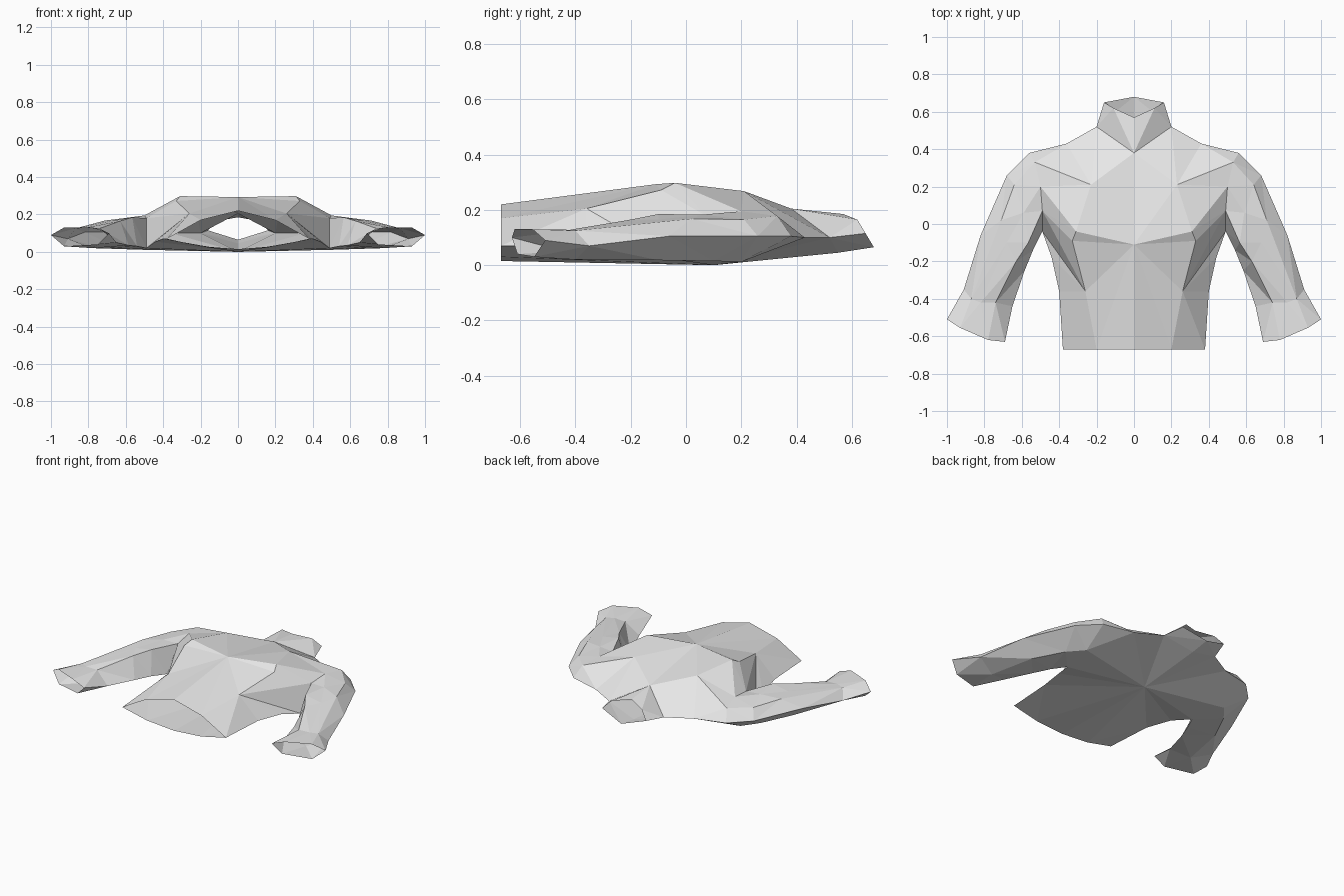
import bpy
import bmesh

cube = bpy.data.objects.get("Cube")
if cube:
    bpy.data.objects.remove(cube, do_unlink=True)

cloth = bpy.data.materials.new("light grey cloth")
cloth.use_nodes = True
cloth.diffuse_color = (0.8, 0.8, 0.8, 1)
cloth.node_tree.nodes["Principled BSDF"].inputs["Base Color"].default_value = cloth.diffuse_color


def build(name, faces):
    """Make a flat shaded open shell, mirrored across x."""
    mesh = bpy.data.meshes.new(name)
    bm = bmesh.new()
    made = {}
    for face in faces:
        for point in face:
            if point not in made:
                made[point] = bm.verts.new(point)
        bm.faces.new([made[point] for point in face])
    bmesh.ops.recalc_face_normals(bm, faces=bm.faces[:])
    # Point the upper surface outwards
    top = max(bm.faces, key=lambda f: f.calc_center_median().z)
    if top.normal.z < 0:
        bmesh.ops.reverse_faces(bm, faces=bm.faces[:])
    bmesh.ops.triangulate(bm, faces=bm.faces[:], quad_method='SHORT_EDGE')
    bm.to_mesh(mesh)
    bm.free()
    mesh.materials.append(cloth)
    obj = bpy.data.objects.new(name, mesh)
    bpy.context.collection.objects.link(obj)
    mirror = obj.modifiers.new("mirror", 'MIRROR')
    mirror.merge_threshold = 0.001


def tube(rings):
    """Skin neighbouring rings into an open tube."""
    faces = []
    for a, b in zip(rings, rings[1:]):
        n = len(a)
        faces += [[a[i], a[(i + 1) % n], b[(i + 1) % n], b[i]] for i in range(n)]
    return faces


def fans(points, hubs):
    """Join each hub point to its rim points with triangles."""
    faces = []
    for hub, rim in hubs.items():
        rim = rim.split()
        faces += [[points[hub], points[a], points[b]] for a, b in zip(rim, rim[1:])]
    return faces


# Sleeve rings: outer seam, top, top, inner edge, underside, underside
armhole = [(.56, .38, .105), (.53, .33, .178), (.5, .2, .195),
           (.49, .07, .18), (.49, -.04, .02), (.54, .2, .012)]
upper = [(.68, .26, .105), (.64, .21, .165), (.59, .06, .183),
         (.565, -.1, .185), (.54, -.14, .03), (.62, .1, .015)]
middle = [(.82, -.06, .105), (.71, .02, .168), (.68, -.1, .165),
          (.63, -.2, .165), (.585, -.25, .035), (.72, -.1, .018)]
forearm = [(.91, -.35, .07), (.87, -.4, .125), (.82, -.42, .128),
           (.74, -.42, .125), (.65, -.44, .05), (.78, -.4, .02)]
cuff = [(1, -.51, .09), (.93, -.555, .13), (.78, -.62, .13),
        (.69, -.63, .1), (.75, -.61, .04), (.93, -.55, .03)]
build("sleeves", tube([armhole, upper, middle, forearm, cuff]))

# Torso and collar landmarks on the left half
points = {
    "hem_mid": (0, -.67, .22), "hem": (.2, -.67, .17), "hem_side": (.38, -.67, .07),
    "hem_back": (.2, -.67, .03), "hem_back_mid": (0, -.67, .015),
    "waist": (.26, -.36, .205), "waist_side": (.4, -.36, .07),
    "flank": (.44, -.18, .055),
    "chest_mid": (0, -.11, .293), "chest": (.31, -.04, .298), "under_chest": (.33, -.09, .272),
    "collarbone": (.23, .21, .268), "throat": (0, .38, .205),
    "neck_side": (.2, .52, .1), "nape": (0, .55, .045),
    "shoulder": (.36, .43, .1), "back_mid": (0, .1, 0),
    "collar_front": (0, .57, .185), "collar": (.11, .62, .165),
    "collar_side": (.16, .65, .115), "collar_back": (0, .68, .065),
}
arm_names = ["arm_seam", "arm_cap", "arm_top", "armpit", "underarm", "arm_back"]
points.update(zip(arm_names, armhole))

build("torso", fans(points, {
    "chest_mid": "hem_mid hem waist under_chest chest collarbone throat",
    "waist": "hem hem_side waist_side flank underarm armpit under_chest",
    "chest": "under_chest armpit arm_top collarbone",
    "collarbone": "arm_top arm_cap shoulder neck_side throat",
    "shoulder": "arm_cap arm_seam arm_back",
    "waist_side": "hem_side hem_back",
    "back_mid": "hem_back_mid hem_back waist_side flank underarm arm_back shoulder neck_side nape",
}))

# Standing collar, open at the top
build("collar", fans(points, {
    "collar": "collar_front throat neck_side collar_side",
    "neck_side": "collar_side collar_back nape",
}))
